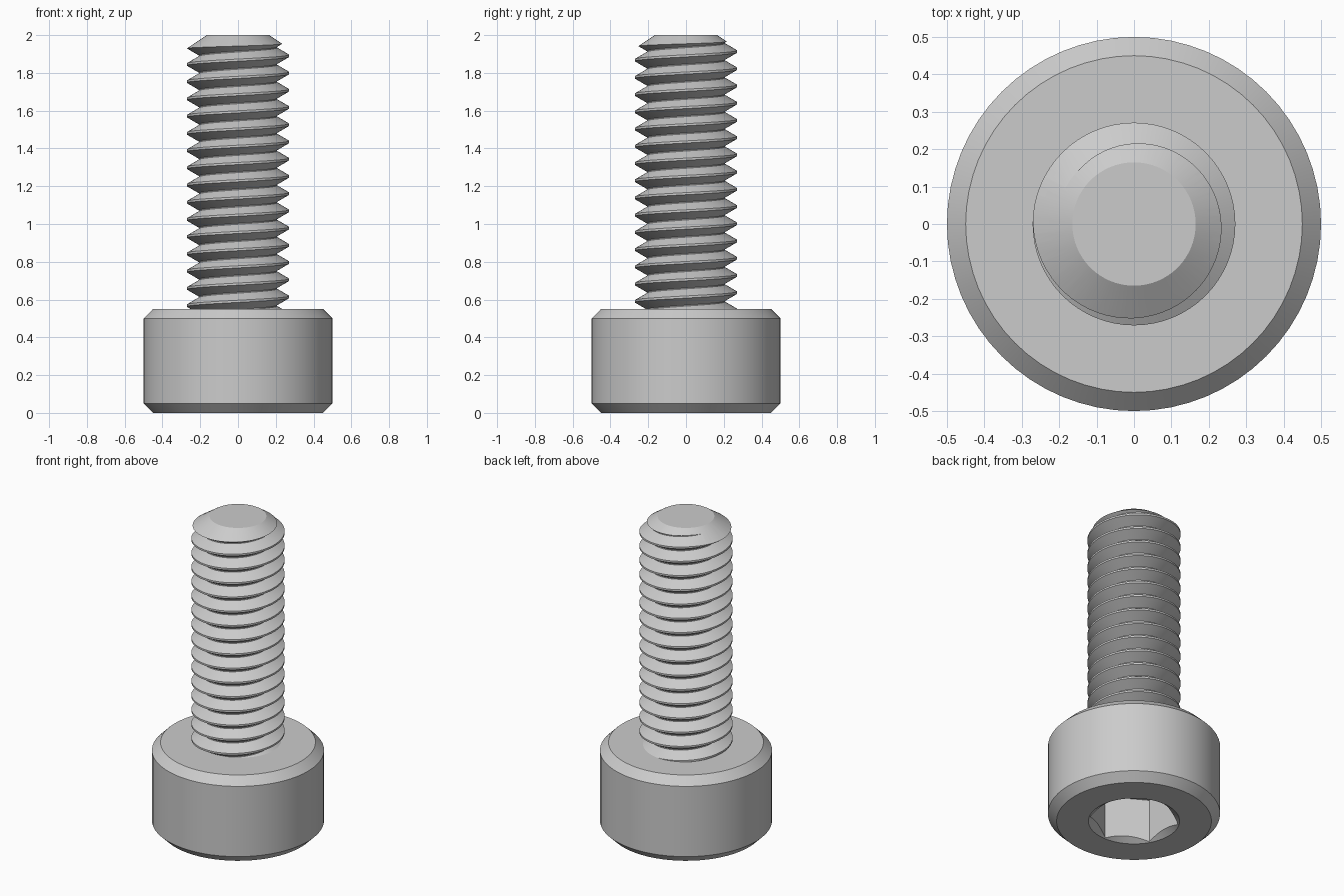
import bpy, bmesh, math
from mathutils import Vector

cube = bpy.data.objects.get("Cube")
if cube:
    bpy.data.objects.remove(cube, do_unlink=True)

SIDES = 64
PITCH = 0.0912
CREST, ROOT = 0.271, 0.207
CREST_Z = 0.568          # height of the lowest crest on the -x side
HEAD_TOP, TIP = 0.55, 2.0
TIP_RADIUS = 0.165

steel = bpy.data.materials.new("grey steel")
steel.use_nodes = True
steel.diffuse_color = (0.6, 0.6, 0.6, 1)
steel.node_tree.nodes["Principled BSDF"].inputs["Base Color"].default_value = (0.6, 0.6, 0.6, 1)


def finish(name, bm):
    bmesh.ops.recalc_face_normals(bm, faces=bm.faces)
    mesh = bpy.data.meshes.new(name)
    bm.to_mesh(mesh)
    bm.free()
    obj = bpy.data.objects.new(name, mesh)
    mesh.materials.append(steel)
    bpy.context.collection.objects.link(obj)
    return obj


def lathe(name, profile, sides=SIDES, turn=0.0):
    """Closed solid from (radius, height) points."""
    bm = bmesh.new()
    rings = []
    for r, z in profile:
        angles = [turn + math.tau * i / sides for i in range(sides)]
        rings.append([bm.verts.new((r * math.cos(a), r * math.sin(a), z)) for a in angles])
    for low, high in zip(rings, rings[1:]):
        for i in range(sides):
            j = (i + 1) % sides
            bm.faces.new((low[i], low[j], high[j], high[i]))
    bm.faces.new(rings[0][::-1])
    bm.faces.new(rings[-1])
    return finish(name, bm)


def boolean(obj, tool, operation):
    mod = obj.modifiers.new("cut", 'BOOLEAN')
    mod.operation, mod.object, mod.solver = operation, tool, 'EXACT'
    bpy.context.view_layer.objects.active = obj
    bpy.ops.object.modifier_apply(modifier=mod.name)
    bpy.data.objects.remove(tool, do_unlink=True)


def smooth(obj):
    bpy.ops.object.select_all(action='DESELECT')
    obj.select_set(True)
    bpy.context.view_layer.objects.active = obj
    bpy.ops.object.shade_smooth_by_angle(angle=math.radians(25))


def helical_rod(name, bottom, top):
    """Right-handed V thread, trimmed flat at both ends and capped."""
    tooth = [(ROOT, -0.043), (CREST, -0.0057), (CREST, 0.0057), (ROOT, 0.043)]
    turns = int((top - bottom) / PITCH) + 5
    bm = bmesh.new()
    columns = []
    for i in range(SIDES + 1):
        a = math.tau * i / SIDES - math.pi
        lift = CREST_Z + PITCH * (i / SIDES - 3)
        columns.append([bm.verts.new((r * math.cos(a), r * math.sin(a), lift + k * PITCH + dz))
                        for k in range(turns) for r, dz in tooth])
    for left, right in zip(columns, columns[1:]):
        for k in range(len(left) - 1):
            bm.faces.new((left[k], right[k], right[k + 1], left[k + 1]))
    bmesh.ops.remove_doubles(bm, verts=bm.verts, dist=1e-5)
    for z, up in ((bottom, -1), (top, 1)):
        cut = bmesh.ops.bisect_plane(bm, geom=bm.verts[:] + bm.edges[:] + bm.faces[:],
                                     plane_co=Vector((0, 0, z)), plane_no=Vector((0, 0, up)),
                                     clear_outer=True)
        rim = [e for e in cut["geom_cut"] if isinstance(e, bmesh.types.BMEdge)]
        bmesh.ops.edgeloop_fill(bm, edges=rim)
    return finish(name, bm)


# Chamfered cylindrical head
head = lathe("head", [(0.45, 0), (0.5, 0.05), (0.5, 0.5), (0.45, HEAD_TOP)])

# Hexagonal socket with a shallow countersink, open at the underside
boolean(head, lathe("socket_cutter", [(0.26, -0.1), (0.26, 0.28)], 6, math.pi / 2), 'DIFFERENCE')
boolean(head, lathe("countersink_cutter", [(0.365, -0.07), (0.165, 0.07)]), 'DIFFERENCE')
smooth(head)

# Threaded shank with a conical tip
shank = helical_rod("threaded_shank", HEAD_TOP - 0.01, TIP + 0.03)
wide = 0.4
envelope = lathe("tip_envelope", [(wide, 0.4), (wide, TIP - (wide - TIP_RADIUS) / 1.5),
                                  (TIP_RADIUS, TIP)])
boolean(shank, envelope, 'INTERSECT')
smooth(shank)
